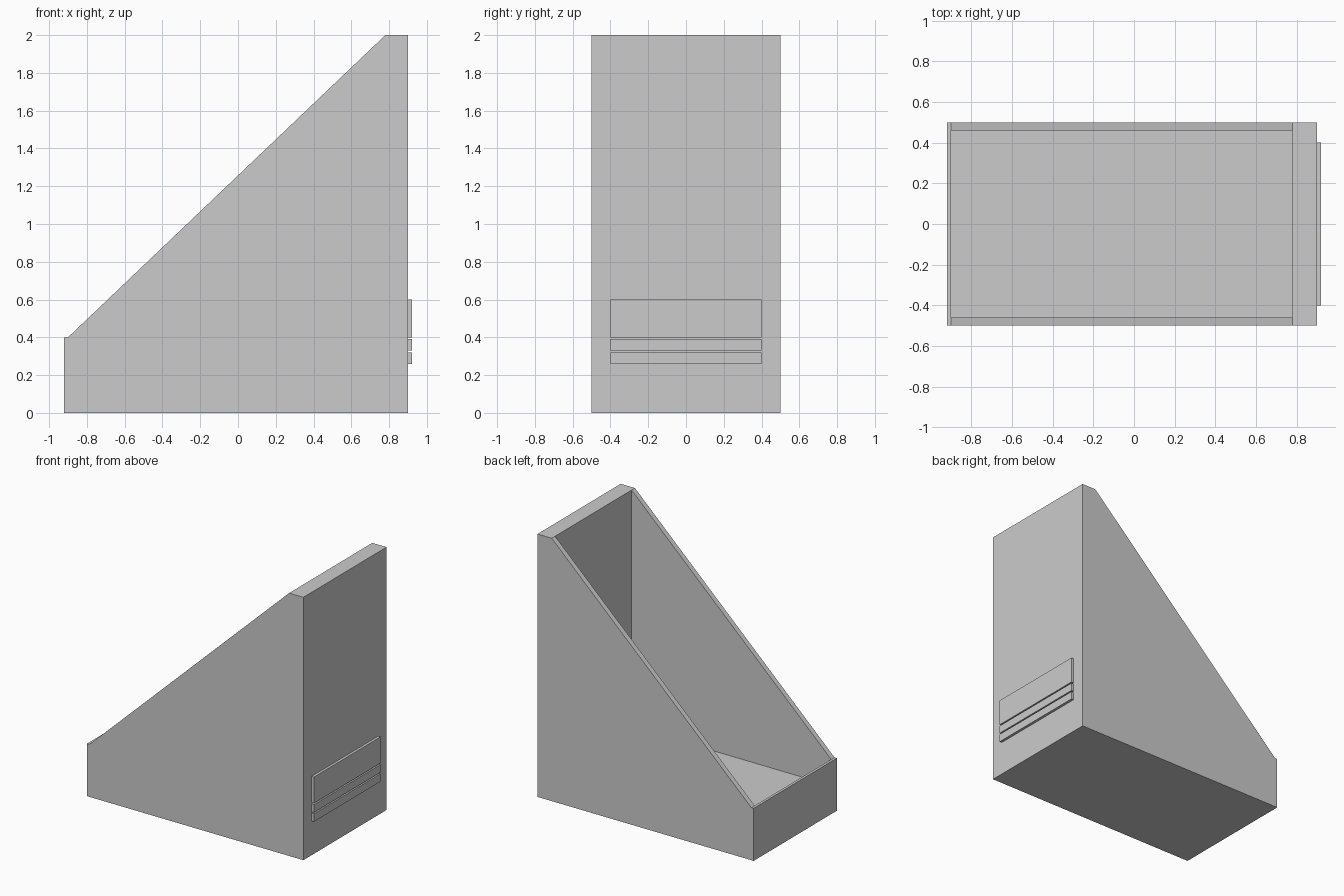
import bpy, bmesh

if "Cube" in bpy.data.objects:
    bpy.data.objects.remove(bpy.data.objects["Cube"])


def finish(bm, name):
    bmesh.ops.recalc_face_normals(bm, faces=bm.faces)
    mesh = bpy.data.meshes.new(name)
    bm.to_mesh(mesh)
    bm.free()
    obj = bpy.data.objects.new(name, mesh)
    bpy.context.collection.objects.link(obj)
    return obj


def profile_walls(bm, profile, half_width, open_edges):
    """Two mirrored side faces joined by walls; open_edges are left unfilled."""
    near, far = ([bm.verts.new((x, s * half_width, z)) for x, z in profile] for s in (-1, 1))
    bm.faces.new(near)
    bm.faces.new(far)
    n = len(profile)
    for i in range(n):
        if i not in open_edges:
            j = (i + 1) % n
            bm.faces.new((near[i], near[j], far[j], far[i]))
    return near, far


def box(name, x0, x1, y0, y1, z0, z1):
    bm = bmesh.new()
    profile_walls(bm, [(x0, z0), (x1, z0), (x1, z1), (x0, z1)], (y1 - y0) / 2, ())
    obj = finish(bm, name)
    obj.location.y = (y0 + y1) / 2
    return obj


# File holder: outer shell and inner pocket, both open along the sloped top
bm = bmesh.new()
outer = profile_walls(bm, [(-0.92, 0), (0.9, 0), (0.9, 2), (0.78, 2), (-0.9, 0.4), (-0.92, 0.4)],
                      0.5, (2, 3, 4))
inner = profile_walls(bm, [(-0.9, 0.2), (0.78, 0.2), (0.78, 2), (-0.9, 0.4)], 0.46, (2,))
(on, of), (pn, pf) = outer, inner

# Rim joining shell and pocket: sloped side strips, tall back edge, low front edge
for o, p in ((on, pn), (of, pf)):
    bm.faces.new((o[3], o[4], p[3], p[2]))
for a, b, c in ((2, 3, 2), (5, 4, 3)):
    bm.faces.new((on[a], on[b], pn[c], pf[c], of[b], of[a]))
finish(bm, "file_holder")

# Raised label plate and two strips on the tall end
for name, z0, z1 in (("label_plate", 0.4, 0.6),
                     ("upper_label_strip", 0.33, 0.39),
                     ("lower_label_strip", 0.26, 0.32)):
    box(name, 0.9, 0.92, -0.4, 0.4, z0, z1)
